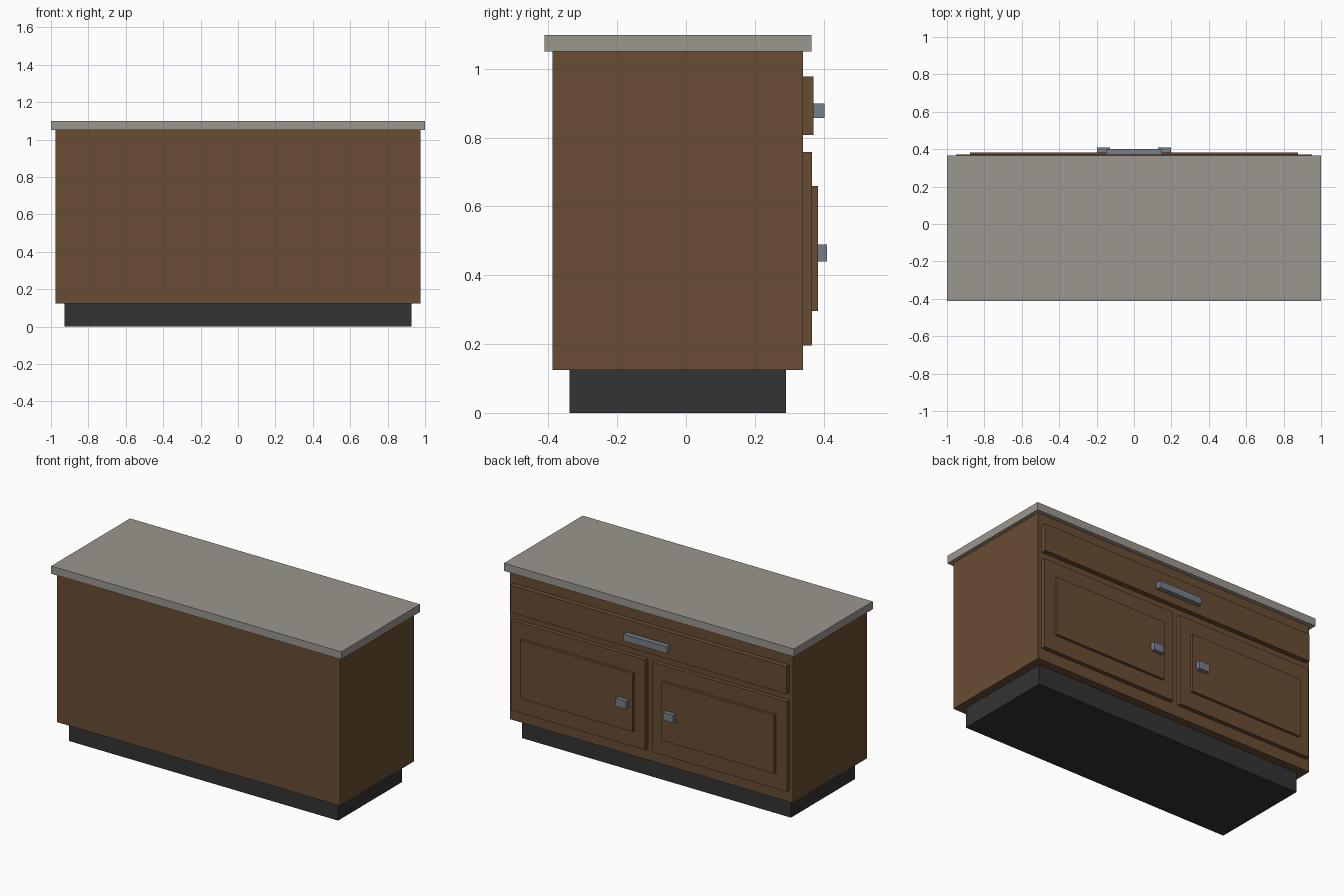
import bpy

if "Cube" in bpy.data.objects:
    bpy.data.objects.remove(bpy.data.objects["Cube"])


def material(name, rgb):
    """Flat material from an sRGB colour (0-255)."""
    m = bpy.data.materials.new(name)
    lin = [((c / 255 + 0.055) / 1.055) ** 2.4 for c in rgb]
    m.diffuse_color = (*lin, 1.0)
    m.use_nodes = True
    m.node_tree.nodes["Principled BSDF"].inputs["Base Color"].default_value = m.diffuse_color
    return m


wood = material("brown wood", (104, 77, 51))
stone = material("grey stone", (154, 151, 141))
dark = material("dark plinth", (51, 51, 51))
metal = material("steel", (119, 127, 138))


def box(name, x, y, z, mat):
    """Box spanning the given (min, max) ranges."""
    bpy.ops.mesh.primitive_cube_add(size=1)
    o = bpy.context.object
    o.name = name
    for v in o.data.vertices:
        v.co = [r[0] if c < 0 else r[1] for c, r in zip(v.co, (x, y, z))]
    o.data.materials.append(mat)
    return o


# Carcass
box("plinth", (-0.927, 0.927), (-0.338, 0.29), (0, 0.124), dark)
box("cabinet_body", (-0.976, 0.976), (-0.388, 0.34), (0.124, 1.051), wood)
box("countertop", (-1, 1), (-0.411, 0.365), (1.051, 1.099), stone)

# Drawer
box("drawer_front", (-0.951, 0.951), (0.34, 0.371), (0.808, 0.978), wood)
box("drawer_handle", (-0.15, 0.15), (0.371, 0.402), (0.857, 0.899), metal)

# Pair of doors with raised panels and knobs
for side, s in (("left", 1), ("right", -1)):
    def span(a, b):
        return tuple(sorted((s * a, s * b)))
    box(side + "_door", span(0.025, 0.951), (0.34, 0.366), (0.196, 0.758), wood)
    box(side + "_door_panel", span(0.1, 0.876), (0.366, 0.383), (0.296, 0.66), wood)
    box(side + "_door_knob", span(0.127, 0.198), (0.383, 0.41), (0.44, 0.489), metal)
